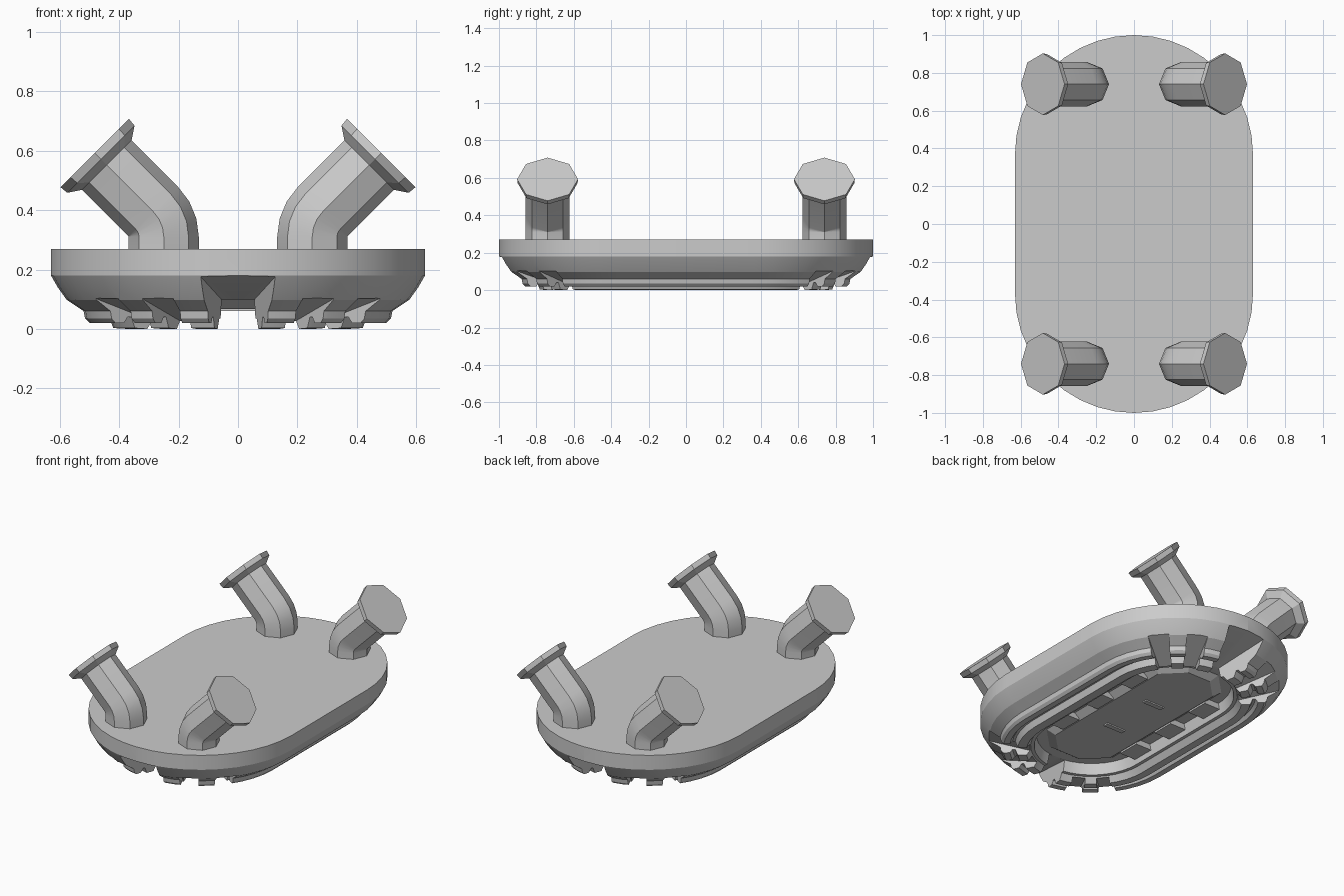
import bpy, bmesh, math
from mathutils import Vector

if "Cube" in bpy.data.objects:
    bpy.data.objects.remove(bpy.data.objects["Cube"])

STRAIGHT = 0.37   # half length of the straight sides


def make_object(name, bm):
    bmesh.ops.recalc_face_normals(bm, faces=bm.faces[:])
    mesh = bpy.data.meshes.new(name)
    bm.to_mesh(mesh)
    bm.free()
    ob = bpy.data.objects.new(name, mesh)
    bpy.context.collection.objects.link(ob)
    return ob


def loft(bm, rings):
    loops = [[bm.verts.new(p) for p in ring] for ring in rings]
    n = len(loops[0])
    for a, b in zip(loops, loops[1:]):
        for i in range(n):
            j = (i + 1) % n
            bm.faces.new((a[i], a[j], b[j], b[i]))
    bm.faces.new(loops[0])
    bm.faces.new(loops[-1])


def smooth(ob, angle):
    bpy.ops.object.select_all(action='DESELECT')
    ob.select_set(True)
    bpy.context.view_layer.objects.active = ob
    bpy.ops.object.shade_smooth_by_angle(angle=math.radians(angle))


def stadium(r, z, n=20):
    pts = []
    for base, cy in ((0, STRAIGHT), (math.pi, -STRAIGHT)):
        for i in range(n + 1):
            a = base + math.pi * i / n
            pts.append((r * math.cos(a), cy + r * math.sin(a), z))
    return pts


# Hull: one profile swept round a stadium outline, with stepped rings below
profile = [(0.63, 0.27), (0.63, 0.18), (0.607, 0.14), (0.577, 0.098), (0.52, 0.06),
           (0.515, 0.035), (0.50, 0.02), (0.465, 0.02), (0.45, 0.04), (0.435, 0.04),
           (0.42, 0.003), (0.37, 0.0), (0.345, 0.035), (0.325, 0.035), (0.31, 0.10)]
bm = bmesh.new()
loft(bm, [stadium(r, z) for r, z in profile])
hull = make_object("hull", bm)


# Tapered wedge slots fanned round both ends
def wedge(bm, angle, end, inner, outer):
    u = Vector((math.cos(angle), math.sin(angle) * end, 0))
    t = Vector((-u.y, u.x, 0))
    c = Vector((0, STRAIGHT * end, 0))
    rings = []
    for r, half, top in (inner, outer):
        rings.append([c + u * r + t * s * half + Vector((0, 0, z))
                      for s, z in ((-1, -0.1), (1, -0.1), (1, top), (-1, top))])
    loft(bm, rings)


bm = bmesh.new()
for end in (-1, 1):
    wedge(bm, math.pi / 2, end, (0.29, 0.052, 0.095), (0.70, 0.145, 0.1975))
    for deg in (40, 62, 118, 140):
        wedge(bm, math.radians(deg), end, (0.29, 0.03, 0.008), (0.66, 0.068, 0.13))
cutter = make_object("slot_cutter", bm)
cutter.hide_render = True
mod = hull.modifiers.new("slots", 'BOOLEAN')
mod.operation = 'DIFFERENCE'
mod.solver = 'EXACT'
mod.object = cutter
bpy.context.view_layer.objects.active = hull
bpy.ops.object.modifier_apply(modifier=mod.name)
bpy.data.objects.remove(cutter)
smooth(hull, 20)


# Underside plate: bevelled elongated octagon
def octagon(w, l, c, z):
    return [(w, l - c, z), (w - c, l, z), (c - w, l, z), (-w, l - c, z),
            (-w, c - l, z), (c - w, -l, z), (w - c, -l, z), (w, c - l, z)]


bm = bmesh.new()
loft(bm, [octagon(0.25, 0.62, 0.14, 0.105), octagon(0.20, 0.57, 0.12, 0.068)])
make_object("underside_plate", bm)


def box(name, center, size):
    bm = bmesh.new()
    bmesh.ops.create_cube(bm, size=1)
    for v in bm.verts:
        v.co = Vector(center) + Vector([a * b for a, b in zip(v.co, size)])
    return make_object(name, bm)


# Small bars on the plate and ribs between plate and ring
for y in (-0.17, 0.17):
    box("plate_bar", (0, y, 0.066), (0.13, 0.03, 0.012))
for s in (-1, 1):
    for y in (-0.3, 0, 0.3):
        box("side_rib", (s * 0.265, y, 0.085), (0.11, 0.14, 0.04))


# Bent eight-sided pipes ending in flared flanges
def pipe(name, sx, sy):
    # stations: x, z, tilt, radius
    st = [(0.25, 0.265, 0, 0.118)]
    for i in range(4):
        a = math.radians(15 * i)
        st.append((0.37 - 0.12 * math.cos(a), 0.31 + 0.12 * math.sin(a), a, 0.118))
    q = math.pi / 4
    for d, r in ((0.222, 0.118), (0.25, 0.16), (0.28, 0.163)):
        st.append((0.285 + d * math.sin(q), 0.395 + d * math.cos(q), q, r))
    rings = []
    for x, z, a, r in st:
        ring = []
        for k in range(8):
            p = k * math.pi / 4
            h = r * math.cos(p)
            ring.append((sx * (x + h * math.cos(a)), sy * (0.74 + r * math.sin(p)),
                         z - h * math.sin(a)))
        rings.append(ring)
    bm = bmesh.new()
    loft(bm, rings)
    smooth(make_object(name, bm), 25)


for sx, side in ((-1, "left"), (1, "right")):
    for sy, end in ((-1, "front"), (1, "back")):
        pipe(f"{end}_{side}_pipe", sx, sy)
